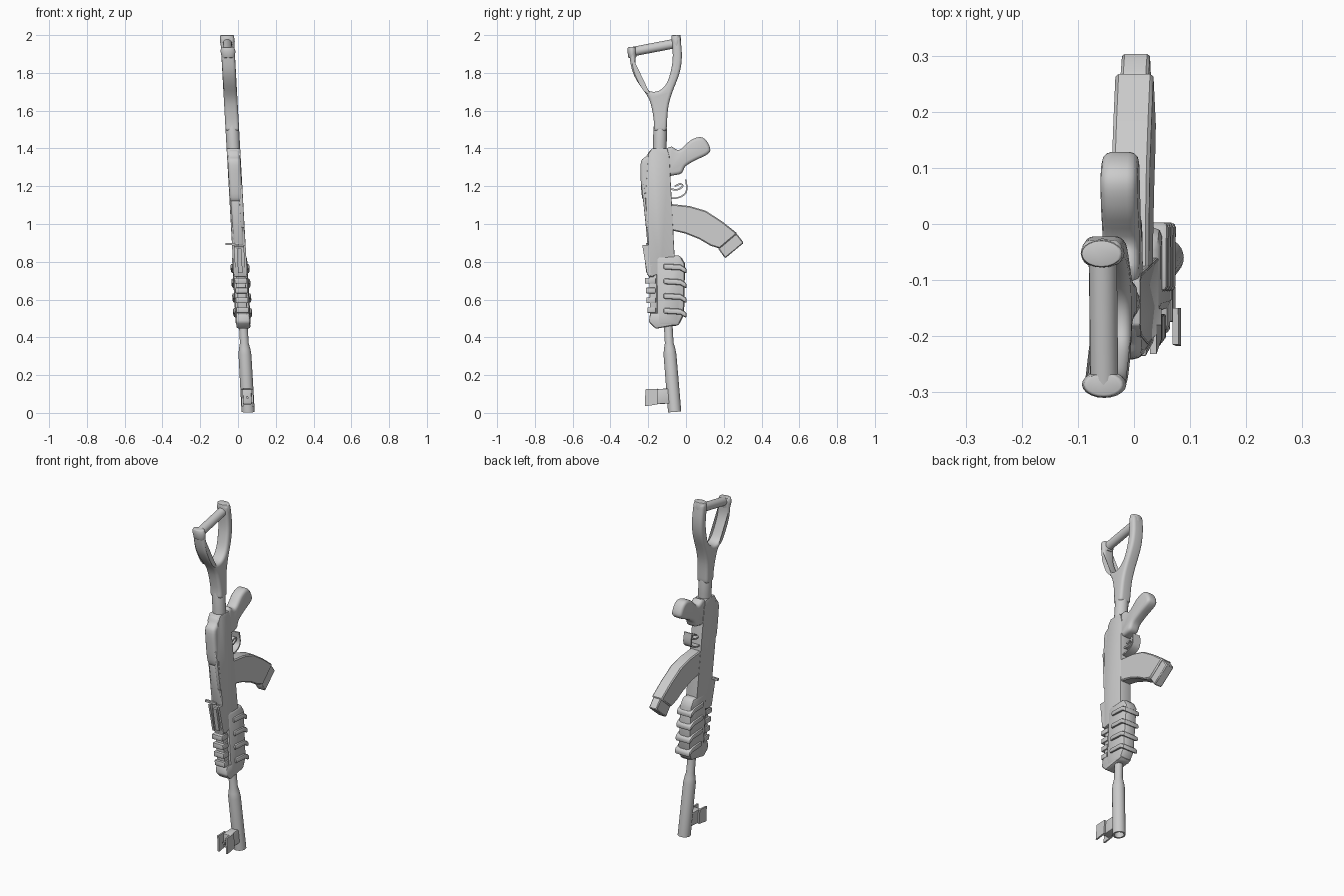
import bpy, bmesh, math
from mathutils import Vector

if "Cube" in bpy.data.objects:
    bpy.data.objects.remove(bpy.data.objects["Cube"])

grey = bpy.data.materials.new("plain grey")
grey.use_nodes = True
colour = (.6, .6, .6, 1)
grey.diffuse_color = colour
grey.node_tree.nodes["Principled BSDF"].inputs["Base Color"].default_value = colour


def lean(z):
    """Sideways position of the centre plane at a height."""
    return .054 - .056 * z


def finish(name, bm, bevel=0, segments=2, limit=50, smooth=40):
    bmesh.ops.recalc_face_normals(bm, faces=bm.faces)
    mesh = bpy.data.meshes.new(name)
    bm.to_mesh(mesh)
    bm.free()
    mesh.materials.append(grey)
    obj = bpy.data.objects.new(name, mesh)
    bpy.context.collection.objects.link(obj)
    bpy.ops.object.select_all(action='DESELECT')
    bpy.context.view_layer.objects.active = obj
    obj.select_set(True)
    if bevel:
        mod = obj.modifiers.new("rounding", 'BEVEL')
        mod.width, mod.segments = bevel, segments
        mod.limit_method, mod.angle_limit = 'ANGLE', math.radians(limit)
        bpy.ops.object.modifier_apply(modifier=mod.name)
    bpy.ops.object.shade_smooth_by_angle(angle=math.radians(smooth))
    return obj


def plate(name, outline, width, shift=0, **rounding):
    """Side outline of (y, z) points given a thickness across x."""
    bm = bmesh.new()
    sides = [[bm.verts.new((lean(z) + shift + s * width / 2, y, z)) for y, z in outline]
             for s in (-1, 1)]
    bm.faces.new(sides[0])
    bm.faces.new(sides[1])
    count = len(outline)
    for i in range(count):
        j = (i + 1) % count
        bm.faces.new((sides[0][i], sides[0][j], sides[1][j], sides[1][i]))
    return finish(name, bm, **rounding)


def tube(name, rings, sides=20, stretch=1, **rounding):
    """Round body through rings of (y, z, radius), optionally widened across x."""
    bm = bmesh.new()
    axis = Vector((0, rings[-1][0] - rings[0][0], rings[-1][1] - rings[0][1])).normalized()
    across = axis.cross(Vector((1, 0, 0)))
    loops = []
    for y, z, r in rings:
        loop = []
        for k in range(sides):
            a = math.tau * k / sides
            p = Vector((r * stretch * math.cos(a), y, z)) + across * r * math.sin(a)
            p.x += lean(p.z)
            loop.append(bm.verts.new(p))
        loops.append(loop)
    for low, high in zip(loops, loops[1:]):
        for k in range(sides):
            n = (k + 1) % sides
            bm.faces.new((low[k], low[n], high[n], high[k]))
    bm.faces.new(loops[0])
    bm.faces.new(loops[-1])
    return finish(name, bm, **rounding)


def spline(points, steps=4):
    """Smooth open line through the points."""
    pts = [Vector(p) for p in points]
    pts = [2 * pts[0] - pts[1]] + pts + [2 * pts[-1] - pts[-2]]
    line = []
    for a, b, c, d in zip(pts, pts[1:], pts[2:], pts[3:]):
        for s in range(steps):
            t = s / steps
            line.append(b + .5 * t * (c - a + t * (2*a - 5*b + 4*c - d + t * (3*(b - c) + d - a))))
    return line + [pts[-2]]


def ribbon(name, path, thickness, width, shift=0):
    """Bent strip following a side path."""
    line = spline(path)
    left, right = [], []
    for i, p in enumerate(line):
        d = (line[min(i + 1, len(line) - 1)] - line[max(i - 1, 0)]).normalized()
        n = Vector((-d.y, d.x)) * thickness / 2
        left.append(p + n)
        right.append(p - n)
    return plate(name, left + right[::-1], width, shift)


# Barrel with a hollow muzzle
tube("barrel", [(-.065, .08, .024), (-.06, .005, .026), (-.06, .005, .035), (-.085, .31, .034),
                (-.087, .34, .03), (-.089, .37, .023), (-.096, .5, .023)], sides=24)

# Front sight block with two bent ears and a post
plate("front_sight_block", [(-.08, .05), (-.175, .045), (-.175, .125), (-.08, .13)], .045,
      bevel=.005)
for side, word in ((-1, "right"), (1, "left")):
    plate("front_sight_ear_" + word, [(-.15, .045), (-.217, .035), (-.215, .125), (-.15, .128)],
          .01, shift=side * .027)
plate("front_sight_post", [(-.16, .075), (-.205, .075), (-.205, .09), (-.16, .09)], .01)

# Handguard body, lower collar and wrapping ribs
plate("handguard", [(-.16, .83), (-.03, .835), (-.005, .79), (-.01, .52), (-.04, .46),
                    (-.15, .46), (-.155, .52)], .08, bevel=.018, segments=2)
plate("handguard_collar", [(-.19, .53), (-.06, .53), (-.03, .47), (-.16, .445), (-.197, .48)],
      .074, bevel=.01)
for i in range(4):
    z = .79 - i * .078
    plate(f"handguard_rib_{i}", [(-.12, z), (-.03, z - .005), (.003, z - .025), (.003, z - .055),
                                 (-.03, z - .035), (-.12, z - .03)], .1, bevel=.01)

# Top rail with raised teeth
plate("rail_base", [(-.15, .73), (-.195, .73), (-.19, .5), (-.15, .5)], .05, bevel=.004)
for i in range(4):
    z = .715 - i * .052
    y = -.217 + i * .004
    plate(f"rail_tooth_{i}", [(-.16, z), (y, z), (y, z - .03), (-.16, z - .03)], .066, bevel=.004)

# Receiver body and rounded cover
plate("receiver", [(-.2, 1.37), (-.18, 1.4), (-.1, 1.4), (-.088, 1.36), (-.06, .82),
                   (-.13, .74), (-.19, .72), (-.215, 1.15)], .072, bevel=.004)
plate("rear_cover", spline([(-.1, 1.395), (-.18, 1.395), (-.21, 1.36), (-.238, 1.33), (-.24, 1.24),
                            (-.232, 1.14), (-.21, 1.11)]) + [Vector((-.1, 1.11))],
      .068, bevel=.018, segments=3)
plate("front_cover", [(-.15, 1.13), (-.226, 1.13), (-.203, .88), (-.15, .88)], .06,
      bevel=.016, segments=3)

# Rear sight leaf between two thin rails, with the charging handle
plate("rear_sight_base", [(-.17, .88), (-.212, .88), (-.2, .72), (-.17, .72)], .06, bevel=.005)
for side, word in ((-1, "right"), (1, "left")):
    plate("rear_sight_rail_" + word, [(-.18, .89), (-.232, .89), (-.205, .73), (-.18, .73)],
          .012, shift=side * .03)
plate("rear_sight_leaf", [(-.2, .87), (-.226, .87), (-.21, .74), (-.2, .74)], .024)
plate("charging_handle", [(-.2, .9), (-.212, .9), (-.212, .888), (-.2, .888)], .07, shift=-.035)
plate("side_rod", [(-.222, 1.21), (-.236, 1.21), (-.212, .98), (-.2, .98)], .02, shift=.026,
      bevel=.004)

# Pistol grip
plate("grip", [(-.11, 1.4)] + spline([(-.075, 1.41), (-.035, 1.392), (.02, 1.44), (.07, 1.46),
               (.105, 1.445), (.128, 1.4), (.115, 1.37), (.045, 1.335), (-.003, 1.305),
               (-.025, 1.268), (-.08, 1.255)]) + [Vector((-.11, 1.26))],
      .066, bevel=.018, segments=3, limit=60)

# Trigger and its guard
ribbon("trigger_guard", [(-.085, 1.135), (-.04, 1.14), (-.005, 1.16), (.004, 1.19), (-.001, 1.235)],
       .008, .05)
ribbon("trigger", [(-.085, 1.185), (-.045, 1.182), (-.018, 1.2), (-.03, 1.212), (-.06, 1.2)],
       .009, .03)

# Curved magazine with a narrower base block
plate("magazine", [(-.1, 1.105), (-.07, 1.105), (.02, 1.095), (.105, 1.07), (.19, 1.015),
                   (.272, .95), (.178, .87), (.13, .885), (.07, .92), (-.005, .95), (-.07, .965),
                   (-.1, .965)], .068, bevel=.006, segments=1)
plate("magazine_base", [(.25, .955), (.272, .945), (.306, .9), (.207, .818), (.17, .87)], .05,
      bevel=.005, segments=1)

# Stock connector and forked stock
tube("stock_connector", [(-.14, 1.37, .035), (-.138, 1.43, .036), (-.137, 1.5, .036),
                         (-.137, 1.54, .03)])
outer_front = [(-.17, 1.49), (-.172, 1.56), (-.195, 1.66), (-.255, 1.75), (-.287, 1.82),
               (-.305, 1.93)]
inner = [(-.266, 1.935), (-.266, 1.84), (-.24, 1.765), (-.21, 1.715), (-.175, 1.70),
         (-.135, 1.71), (-.1, 1.75), (-.078, 1.82), (-.07, 1.89), (-.075, 1.995)]
outer_back = [(-.03, 1.995), (-.022, 1.89), (-.034, 1.80), (-.075, 1.69), (-.095, 1.61),
              (-.103, 1.49)]
plate("forked_stock", spline(outer_front) + spline(inner) + spline(outer_back), .072,
      bevel=.019, segments=4, limit=60)

# Rounded handle bar across the fork
tube("handle_bar", [(-.285, 1.912, .025), (-.05, 1.957, .025)])
tube("fork_cap_front", [(-.284, 1.88, .021), (-.286, 1.915, .024), (-.287, 1.937, .021)], stretch=1.65,
     bevel=.004)
tube("fork_cap_back", [(-.05, 1.93, .023), (-.052, 1.965, .026), (-.053, 2, .024)], stretch=1.5,
     bevel=.004)
